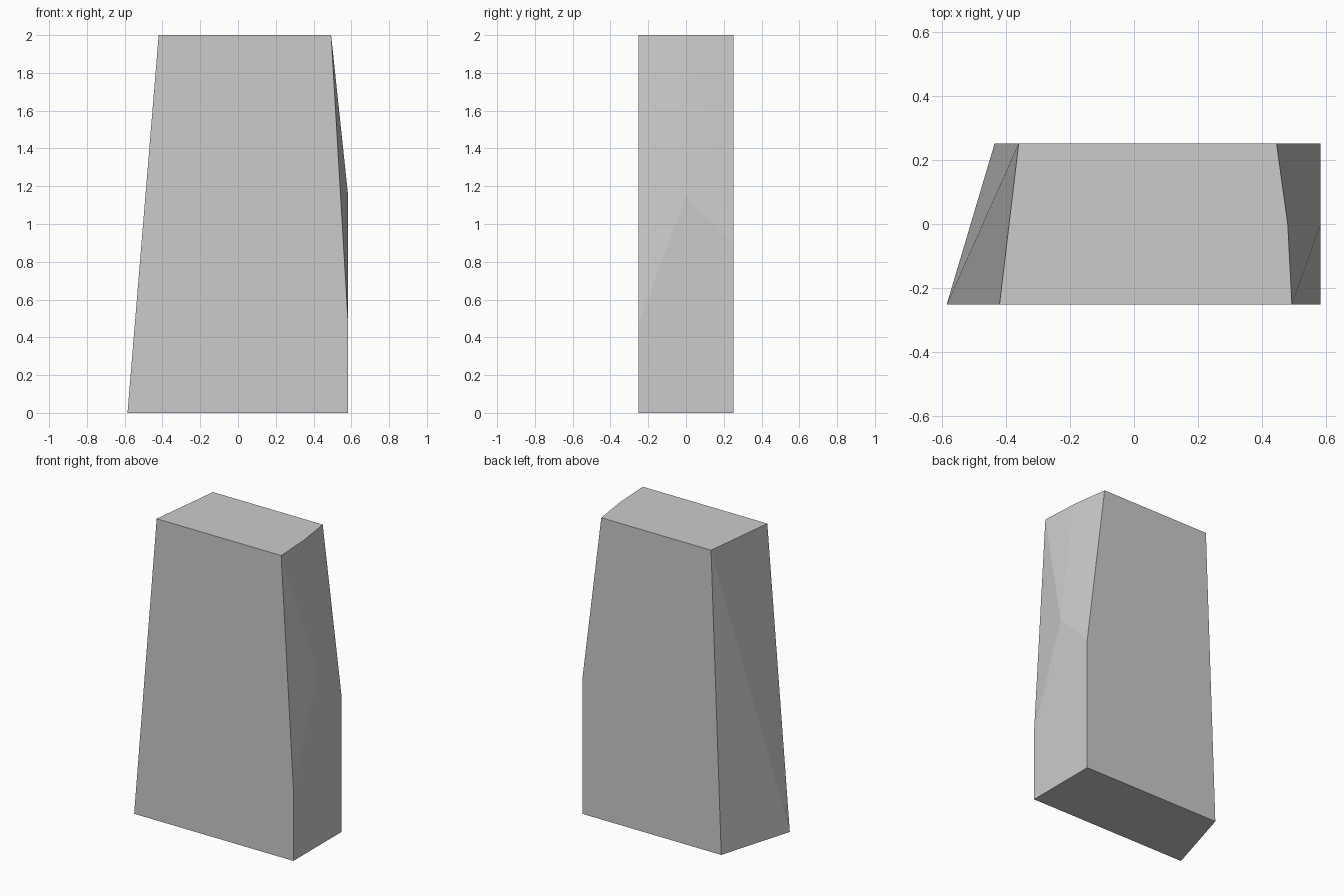
import bpy
import bmesh
import math

old = bpy.data.objects.get("Cube")
if old:
    bpy.data.objects.remove(old, do_unlink=True)

# Plain grey stone colour
grey = bpy.data.materials.new("stone_grey")
grey.use_nodes = True
colour = (0.6, 0.6, 0.6, 1)
grey.diffuse_color = colour
grey.node_tree.nodes["Principled BSDF"].inputs["Base Color"].default_value = colour

# Outline (x, z) of the block at three depths: front, chamfered middle, back
DEPTH = 0.252
outlines = {
    -DEPTH: [(-0.585, 0), (-0.42, 2), (0.493, 2), (0.583, 0.47), (0.583, 0)],
    0: [(0.48, 2), (0.583, 1.15)],
    DEPTH: [(-0.435, 0), (-0.36, 2), (0.445, 2), (0.583, 0.9), (0.583, 0)],
}

# Chiselled block: the faceted solid spanning the outlines
bm = bmesh.new()
for y, outline in outlines.items():
    for x, z in outline:
        bm.verts.new((x, y, z))
bmesh.ops.convex_hull(bm, input=bm.verts[:])
bmesh.ops.dissolve_limit(bm, angle_limit=math.radians(0.3),
                         verts=bm.verts[:], edges=bm.edges[:])
bmesh.ops.recalc_face_normals(bm, faces=bm.faces[:])

mesh = bpy.data.meshes.new("tapered_block")
bm.to_mesh(mesh)
bm.free()
mesh.materials.append(grey)
bpy.context.collection.objects.link(bpy.data.objects.new("tapered_block", mesh))
